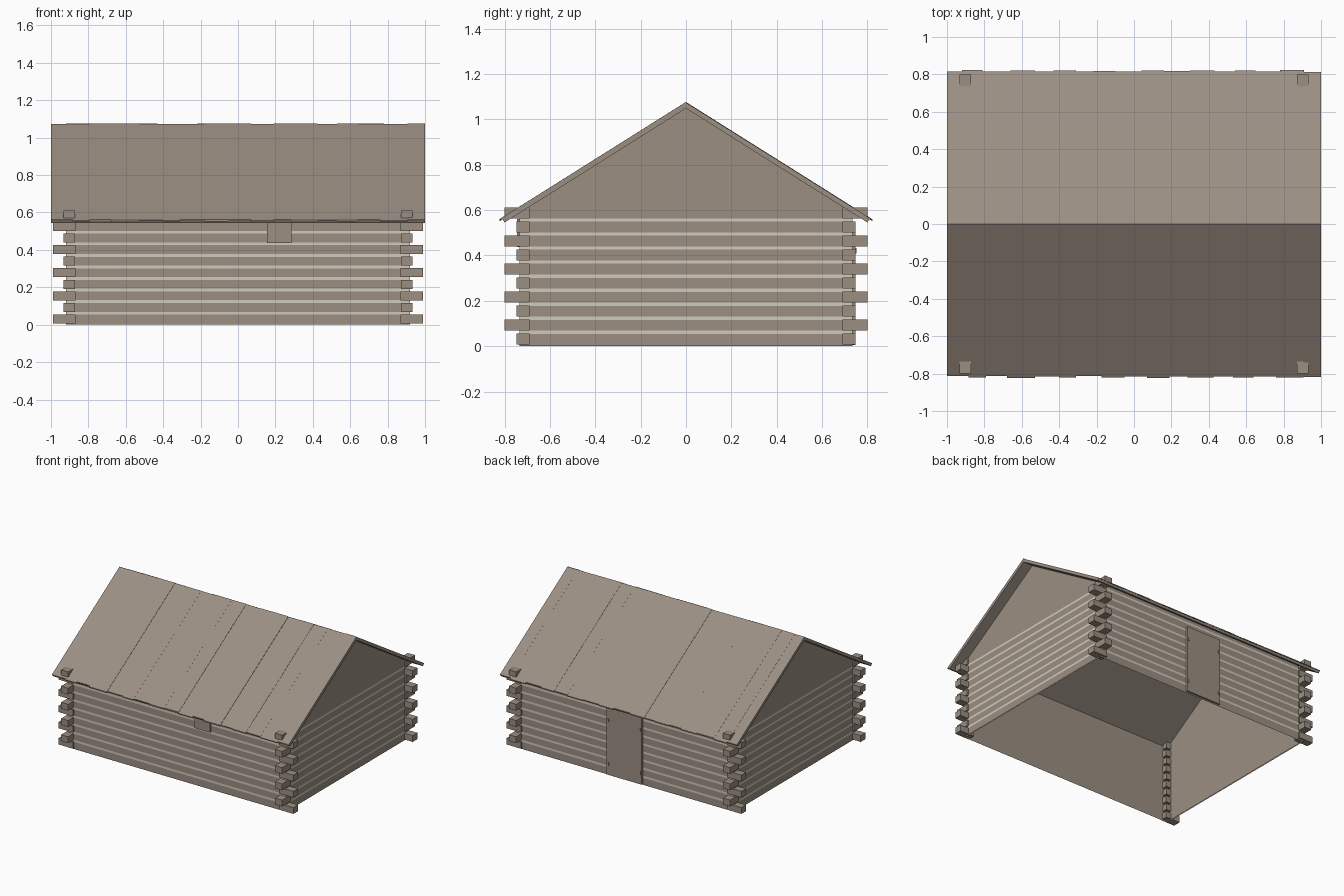
import bpy, bmesh, random
from mathutils import Vector

random.seed(4)
if "Cube" in bpy.data.objects:
    bpy.data.objects.remove(bpy.data.objects["Cube"], do_unlink=True)


def material(name, rgb):
    m = bpy.data.materials.new(name)
    m.use_nodes = True
    m.diffuse_color = (*rgb, 1)
    m.node_tree.nodes["Principled BSDF"].inputs["Base Color"].default_value = (*rgb, 1)
    return m


WOOD = material("weathered wood", (0.33, 0.275, 0.225))
CHINK = material("pale chinking", (0.64, 0.60, 0.51))

# Main dimensions
WX, WY = 0.92, 0.735        # wall planes
ROW = 0.0618                # log spacing
ROWS = 10
RIDGE, EAVE_Y, EAVE_Z = 1.071, 0.81, 0.562
SLOPE = (RIDGE - EAVE_Z) / EAVE_Y


def finish(name, bm, mats=(WOOD,)):
    mesh = bpy.data.meshes.new(name)
    bm.to_mesh(mesh)
    bm.free()
    for m in mats:
        mesh.materials.append(m)
    obj = bpy.data.objects.new(name, mesh)
    bpy.context.collection.objects.link(obj)
    return obj


def box(bm, lo, hi):
    verts = bmesh.ops.create_cube(bm, size=1)["verts"]
    for v in verts:
        v.co = Vector([lo[i] + (v.co[i] + 0.5) * (hi[i] - lo[i]) for i in range(3)])


def prism(bm, outline, x0, x1):
    """Extrude a (y, z) outline along x."""
    face = bm.faces.new([bm.verts.new((x0, y, z)) for y, z in outline])
    new = bmesh.ops.extrude_face_region(bm, geom=[face])["geom"]
    for v in new:
        if isinstance(v, bmesh.types.BMVert):
            v.co.x = x1
    bmesh.ops.recalc_face_normals(bm, faces=bm.faces)


def stripe_wall(name, outline, along_x, offset, rows, step):
    """Thin wall whose outer face is cut into log and chinking bands."""
    bm = bmesh.new()
    for depth in (0, 0.008):
        pos = offset - depth * (1 if offset > 0 else -1)
        pts = [(a, pos, z) if along_x else (pos, a, z) for a, z in outline]
        bm.faces.new([bm.verts.new(p) for p in pts])
        if depth:
            continue
        for k in range(1, rows):
            for side in (-1, 1):
                bmesh.ops.bisect_plane(
                    bm, geom=bm.verts[:] + bm.edges[:] + bm.faces[:],
                    plane_co=(0, 0, k * step + side * 0.0075), plane_no=(0, 0, 1))
        for f in bm.faces:
            z = f.calc_center_median().z
            k = round(z / step)
            f.material_index = int(0 < k < rows and abs(z - k * step) < 0.006)
    # Turn the outer bands outward and the plain lining inward
    axis = 1 if along_x else 0
    sign = 1 if offset > 0 else -1
    for f in bm.faces:
        f.normal_update()
        outer = abs(f.calc_center_median()[axis] - offset) < 0.001
        if (f.normal[axis] * sign > 0) != outer:
            f.normal_flip()
    return finish(name, bm, (WOOD, CHINK))


# Long walls and gable walls
top = RIDGE - SLOPE * WY - 0.015
peak = RIDGE - 0.015
for s, name in ((-1, "front_wall"), (1, "back_wall")):
    stripe_wall(name, [(-WX, 0), (WX, 0), (WX, top), (-WX, top)], True, s * WY, ROWS, ROW)
for s, name in ((-1, "right_gable_wall"), (1, "left_gable_wall")):
    stripe_wall(name, [(-WY, 0), (WY, 0), (WY, top), (0, peak), (-WY, top)],
                False, s * WX, ROWS, ROW)

# Alternating log ends crossing at each corner
bm = bmesh.new()
for k in range(ROWS):
    z = ROW * (k + 0.5)
    for sx in (-1, 1):
        for sy in (-1, 1):
            xs, ys = ((0.87, 0.99), (0.69, 0.747)) if k % 2 == 0 else ((0.872, 0.932), (0.69, 0.80))
            xs, ys = sorted(sx * v for v in xs), sorted(sy * v for v in ys)
            box(bm, (xs[0], ys[0], z - 0.024), (xs[1], ys[1], z + 0.024))
finish("corner_log_ends", bm)

# Roof deck: folded slab
bm = bmesh.new()
in_y, in_z = EAVE_Y - 0.010, EAVE_Z - 0.017
prism(bm, [(-EAVE_Y, EAVE_Z), (0, RIDGE), (EAVE_Y, EAVE_Z),
           (in_y, in_z), (0, RIDGE - 0.023), (-in_y, in_z)], -1, 1)
finish("roof_deck", bm)

# Roof planks with uneven eave ends
FRONT = [-1, -.885, -.79, -.68, -.53, -.4, -.31, -.175, -.05, .07, .19, .285,
         .425, .53, .64, .76, .905, 1]
BACK = [-1, -.92, -.81, -.66, -.53, -.43, -.31, -.22, -.1, .04, .16, .3,
        .43, .54, .65, .78, .91, 1]
for s, cuts, name in ((-1, FRONT, "front_roof_planks"), (1, BACK, "back_roof_planks")):
    bm = bmesh.new()
    for i, (a, b) in enumerate(zip(cuts, cuts[1:])):
        end = EAVE_Y + 0.003 + (i % 2) * 0.006 + random.uniform(0, 0.004)
        lift = random.uniform(0.002, 0.006)
        low = RIDGE - SLOPE * end
        prism(bm, [(0, RIDGE - 0.004), (0, RIDGE + lift),
                   (s * end, low + lift), (s * end, low - 0.004)], a, b)
    finish(name, bm)

# Back door with hinge plates
bm = bmesh.new()
box(bm, (-0.15, WY - 0.004, 0.005), (0.145, 0.748, 0.52))
finish("back_door", bm)
bm = bmesh.new()
for x in (-0.138, 0.132):
    for z in (0.09, 0.42):
        box(bm, (x - 0.005, 0.746, z - 0.012), (x + 0.005, 0.751, z + 0.012))
finish("door_hinges", bm)

# Small board under the front eave
bm = bmesh.new()
box(bm, (0.155, -0.744, 0.437), (0.285, -WY + 0.004, 0.56))
finish("front_eave_board", bm)
